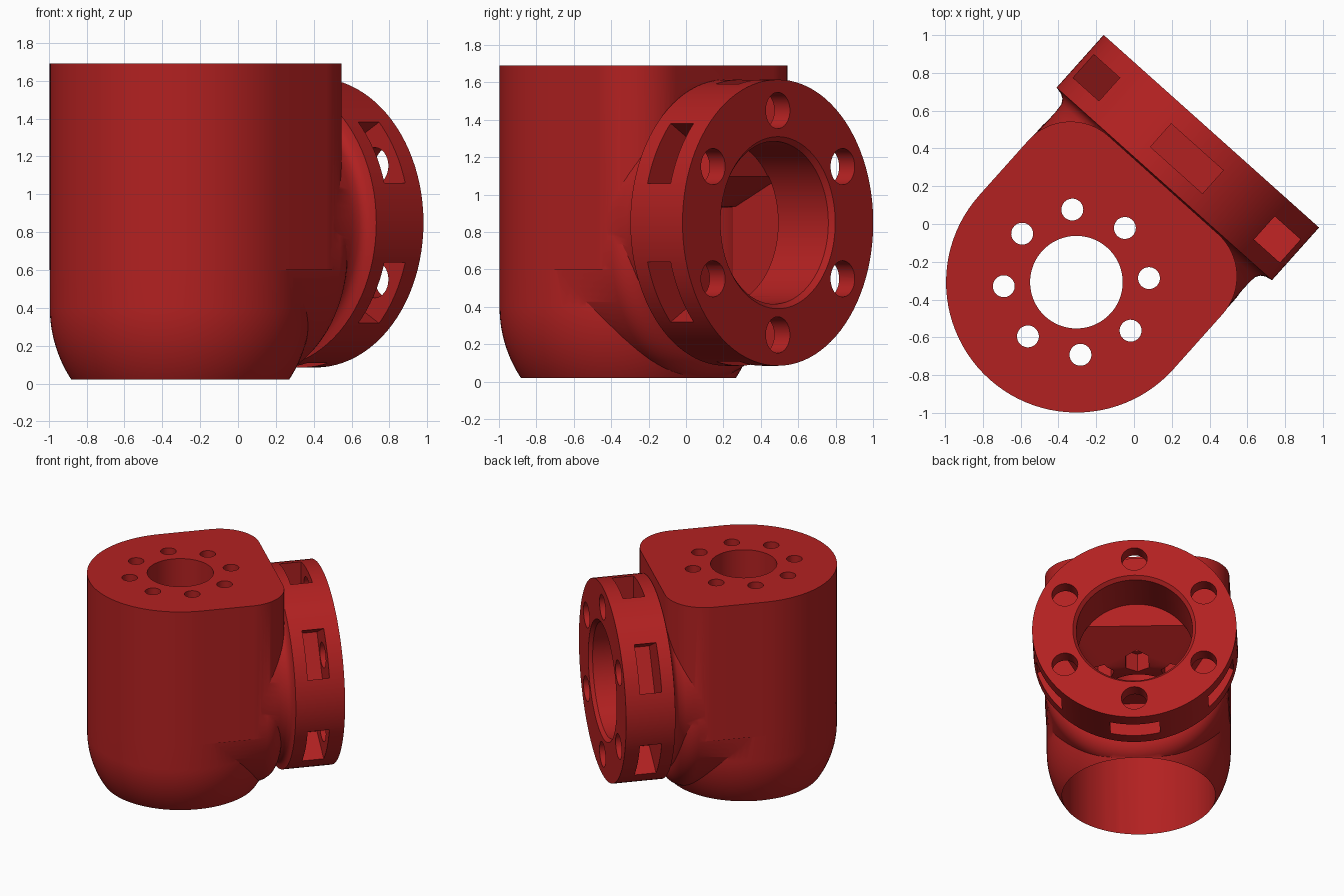
import bpy, bmesh
from math import sin, cos, pi, radians, sqrt
from mathutils import Matrix

if "Cube" in bpy.data.objects:
    bpy.data.objects.remove(bpy.data.objects["Cube"])

# Local frame: x runs along the flange axis, z is up, the body axis is at 0, 0
FLANGE_Z = 0.85


def make(name, bm):
    bmesh.ops.recalc_face_normals(bm, faces=bm.faces)
    me = bpy.data.meshes.new(name)
    bm.to_mesh(me)
    bm.free()
    ob = bpy.data.objects.new(name, me)
    bpy.context.collection.objects.link(ob)
    return ob


def lathe(name, prof, along_x=False, c=(0, 0, 0), n=96, phase=0.0):
    """Solid of revolution from (position, radius) pairs."""
    bm = bmesh.new()
    rings = []
    for t, r in prof:
        ring = []
        for i in range(n):
            a = 2 * pi * i / n + phase
            p = (t, r * cos(a), r * sin(a)) if along_x else (r * cos(a), r * sin(a), t)
            ring.append(bm.verts.new([p[k] + c[k] for k in range(3)]))
        rings.append(ring)
    for a, b in zip(rings, rings[1:]):
        for i in range(n):
            j = (i + 1) % n
            bm.faces.new((a[i], a[j], b[j], b[i]))
    bm.faces.new(rings[0])
    bm.faces.new(rings[-1])
    return make(name, bm)


def prism(name, pts, vec):
    """Closed outline extruded along a vector."""
    bm = bmesh.new()
    a = [bm.verts.new(p) for p in pts]
    b = [bm.verts.new([p[k] + vec[k] for k in range(3)]) for p in pts]
    bm.faces.new(a)
    bm.faces.new(b)
    for i in range(len(a)):
        j = (i + 1) % len(a)
        bm.faces.new((a[i], a[j], b[j], b[i]))
    return make(name, bm)


def combine(target, tool, op):
    m = target.modifiers.new("bool", 'BOOLEAN')
    m.operation, m.object, m.solver = op, tool, 'EXACT'
    bpy.context.view_layer.objects.active = target
    bpy.ops.object.modifier_apply(modifier=m.name)
    bpy.data.objects.remove(tool, do_unlink=True)


# Upper body: round at the back, flat front with rounded corners
R, CR = 0.69, 0.30
outline = [(R * cos(a), R * sin(a)) for a in (pi / 2 + pi * i / 48 for i in range(49))]
for sy, a0 in ((-1, -pi / 2), (1, 0)):
    outline += [(R - CR + CR * cos(a0 + pi / 2 * i / 16),
                 sy * (R - CR) + CR * sin(a0 + pi / 2 * i / 16)) for i in range(17)]
body = prism("elbow_housing", [(x, y, 0.6) for x, y in outline], (0, 0, 1.09))

# Domed lower body
dome = [(0.75, 0.689), (0.4, 0.689)]
for i in range(1, 15):
    z = 0.4 - 0.392 * i / 14
    dome.append((z, sqrt(0.689 ** 2 - (0.4 - z) ** 2)))
combine(body, lathe("dome", dome), 'UNION')

# Horizontal barrel under the flange neck
barrel = [(-0.02, 0.687), (0.50, 0.687)]
barrel += [(0.50 + 0.15 * sin(a), 0.537 + 0.15 * cos(a)) for a in (pi / 2 * i / 8 for i in range(1, 9))]
combine(body, lathe("barrel", barrel, True, (0, 0, 0.688)), 'UNION')

# Neck with concave fillet, and the flange
neck = [(0.1, 0.683), (0.60, 0.683), (0.65, 0.687), (0.675, 0.703), (0.69, 0.727),
        (0.698, 0.765), (1.072, 0.765)]
combine(body, lathe("flange", neck, True, (0, 0, FLANGE_Z)), 'UNION')

# Bottom cavity, sloped passage and flange bore
combine(body, lathe("cavity", [(-0.2, 0.575), (0.93, 0.575)]), 'DIFFERENCE')
side = [(0.2, 0.45), (0.685, 0.45), (0.685, 1.10), (0.35, 0.937), (0.2, 0.925)]
combine(body, prism("passage", [(x, -0.47, z) for x, z in side], (0, 0.94, 0)), 'DIFFERENCE')
combine(body, lathe("bore", [(0.68, 0.435), (1.045, 0.435), (1.072, 0.46), (1.2, 0.46)],
                    True, (0, 0, FLANGE_Z)), 'DIFFERENCE')

# Top shaft hole, bolt circle and nut pockets
combine(body, lathe("shaft", [(0.85, 0.245), (1.8, 0.245)]), 'DIFFERENCE')
for k in range(8):
    a = k * pi / 4
    c = (0.385 * cos(a), 0.385 * sin(a), 0)
    combine(body, lathe("nut_pocket", [(0.88, 0.1), (1.08, 0.1)], c=c, n=6, phase=a), 'DIFFERENCE')
    combine(body, lathe("bolt", [(1.0, 0.058), (1.8, 0.058)], c=c, n=32), 'DIFFERENCE')

# Flange nut slots cut in from the rim, with bolt holes
for k in range(6):
    a = radians(30 + 60 * k)
    rad, tan = (cos(a), sin(a)), (-sin(a), cos(a))
    pts = [(0.795, r * rad[0] + t * tan[0], r * rad[1] + t * tan[1] + FLANGE_Z)
           for r, t in ((0.49, -0.185), (0.9, -0.185), (0.9, 0.185), (0.49, 0.185))]
    combine(body, prism("slot", pts, (0.165, 0, 0)), 'DIFFERENCE')
    combine(body, lathe("flange_bolt", [(0.9, 0.097), (1.2, 0.097)], True,
                        (0, 0.6 * rad[0], 0.6 * rad[1] + FLANGE_Z), 32), 'DIFFERENCE')

# Turn into place, shade and colour
body.data.transform(Matrix.Translation((-0.305, -0.308, 0)) @ Matrix.Rotation(radians(48.2), 4, 'Z'))
mat = bpy.data.materials.new("red_plastic")
mat.diffuse_color = (0.45, 0.015, 0.015, 1)
mat.use_nodes = True
mat.node_tree.nodes["Principled BSDF"].inputs["Base Color"].default_value = mat.diffuse_color
body.data.materials.clear()
body.data.materials.append(mat)
for p in body.data.polygons:
    p.material_index = 0
bpy.ops.object.select_all(action='DESELECT')
body.select_set(True)
bpy.context.view_layer.objects.active = body
bpy.ops.object.shade_smooth_by_angle(angle=radians(30))
